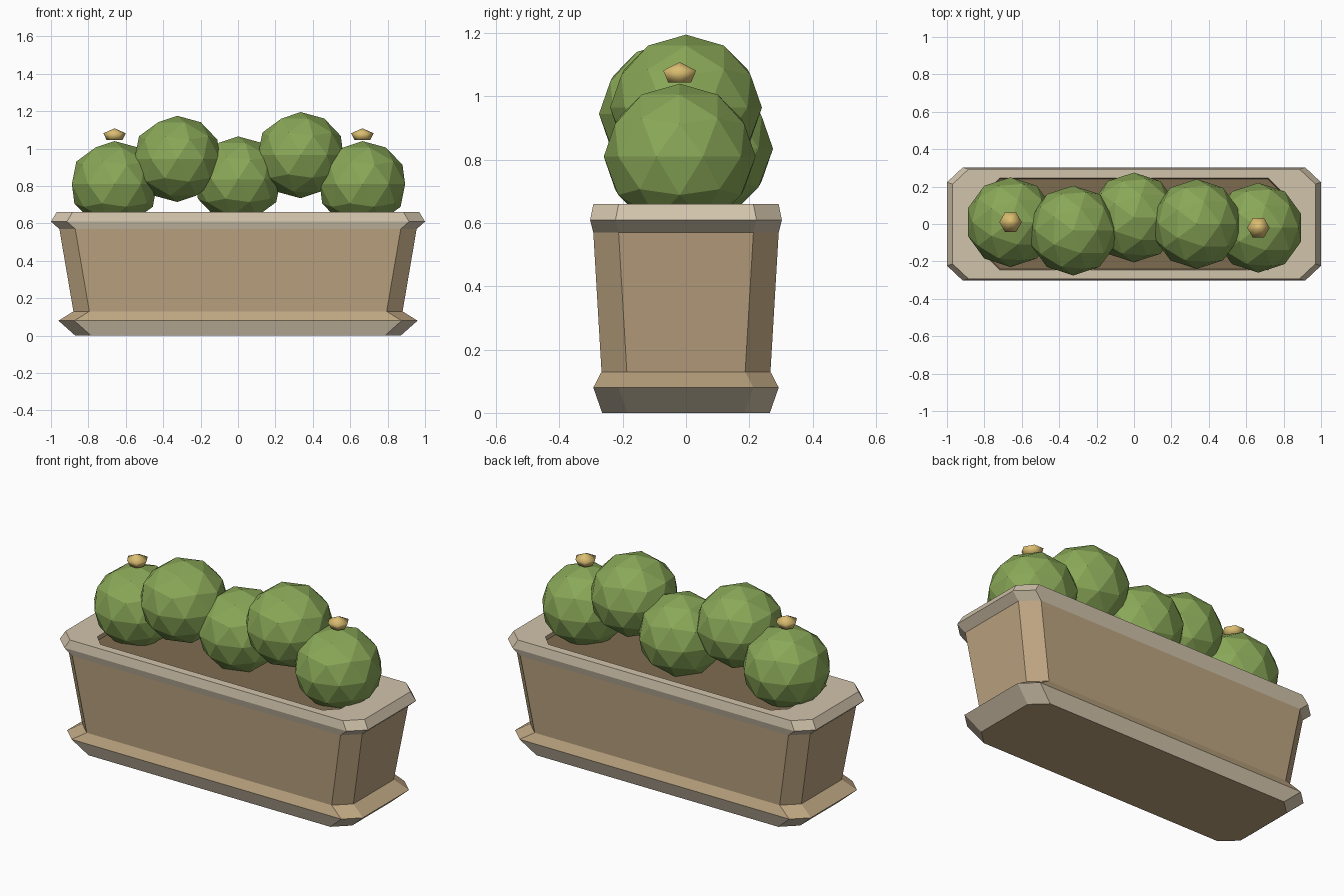
import bpy
import bmesh
from math import cos, sin, pi

cube = bpy.data.objects.get("Cube")
if cube:
    bpy.data.objects.remove(cube, do_unlink=True)


def material(name, srgb):
    color = [(c / 255) ** 2.2 for c in srgb] + [1]
    mat = bpy.data.materials.new(name)
    mat.use_nodes = True
    mat.diffuse_color = color
    mat.node_tree.nodes["Principled BSDF"].inputs["Base Color"].default_value = color
    return mat


clay = material("tan clay", (187, 163, 128))
trim = material("pale stone", (208, 194, 170))
earth = material("brown soil", (125, 107, 80))
leaf = material("leaf green", (136, 166, 88))
petal = material("golden yellow", (218, 188, 112))


def finish(name, bm, mats):
    bmesh.ops.recalc_face_normals(bm, faces=bm.faces)
    mesh = bpy.data.meshes.new(name)
    bm.to_mesh(mesh)
    bm.free()
    for mat in mats:
        mesh.materials.append(mat)
    obj = bpy.data.objects.new(name, mesh)
    bpy.context.collection.objects.link(obj)
    return obj


def chamfered(x, y, z, cut_x=0.085, cut_y=0.08):
    """Rectangle with four clipped corners."""
    a, b = x - cut_x, y - cut_y
    return [(x, -b, z), (x, b, z), (a, y, z), (-a, y, z),
            (-x, b, z), (-x, -b, z), (-a, -y, z), (a, -y, z)]


def loft(bm, rings, slots=None):
    """Skin the rings and cap both ends."""
    loops = [[bm.verts.new(p) for p in ring] for ring in rings]
    n = len(loops[0])
    for k, (low, high) in enumerate(zip(loops, loops[1:])):
        for i in range(n):
            j = (i + 1) % n
            face = bm.faces.new((low[i], low[j], high[j], high[i]))
            face.material_index = slots[k] if slots else 0
    bm.faces.new(loops[0][::-1])
    bm.faces.new(loops[-1])


# Planter: flared foot, tapered body, rim and recessed opening
bm = bmesh.new()
loft(bm, [chamfered(0.87, 0.265, 0),
          chamfered(0.96, 0.293, 0.08),
          chamfered(0.88, 0.267, 0.13),
          chamfered(0.955, 0.293, 0.57),
          chamfered(1.0, 0.303, 0.61),
          chamfered(0.97, 0.293, 0.66),
          chamfered(0.79, 0.245, 0.66, 0.07, 0.07),
          chamfered(0.78, 0.235, 0.60, 0.07, 0.07)],
     [1, 0, 0, 1, 1, 1, 0])
finish("planter_box", bm, [clay, trim])

# Soil
bm = bmesh.new()
loft(bm, [chamfered(0.78, 0.235, 0.59, 0.07, 0.07),
          chamfered(0.785, 0.24, 0.64, 0.07, 0.07)])
finish("soil", bm, [earth])

# Round faceted shrubs
shrubs = [(-0.66, 0.01, 0.81), (-0.325, -0.035, 0.945), (0, 0.035, 0.835),
          (0.335, 0, 0.965), (0.665, -0.02, 0.81)]
for i, center in enumerate(shrubs):
    bm = bmesh.new()
    bmesh.ops.create_icosphere(bm, subdivisions=2, radius=0.24)
    bmesh.ops.scale(bm, vec=(1, 1, 0.96), verts=bm.verts)
    bmesh.ops.translate(bm, vec=center, verts=bm.verts)
    finish(f"shrub_{i + 1}", bm, [leaf])

# Blossoms on the end shrubs
for side, (x, y, z) in (("right", shrubs[0]), ("left", shrubs[-1])):
    bm = bmesh.new()
    rings = [[(x + r * cos(k * pi / 3), y + r * sin(k * pi / 3), z + h) for k in range(6)]
             for r, h in ((0.042, 0.235), (0.06, 0.272), (0.004, 0.297))]
    loft(bm, rings)
    obj = finish(f"blossom_{side}", bm, [petal])
    obj.data.shade_smooth()
